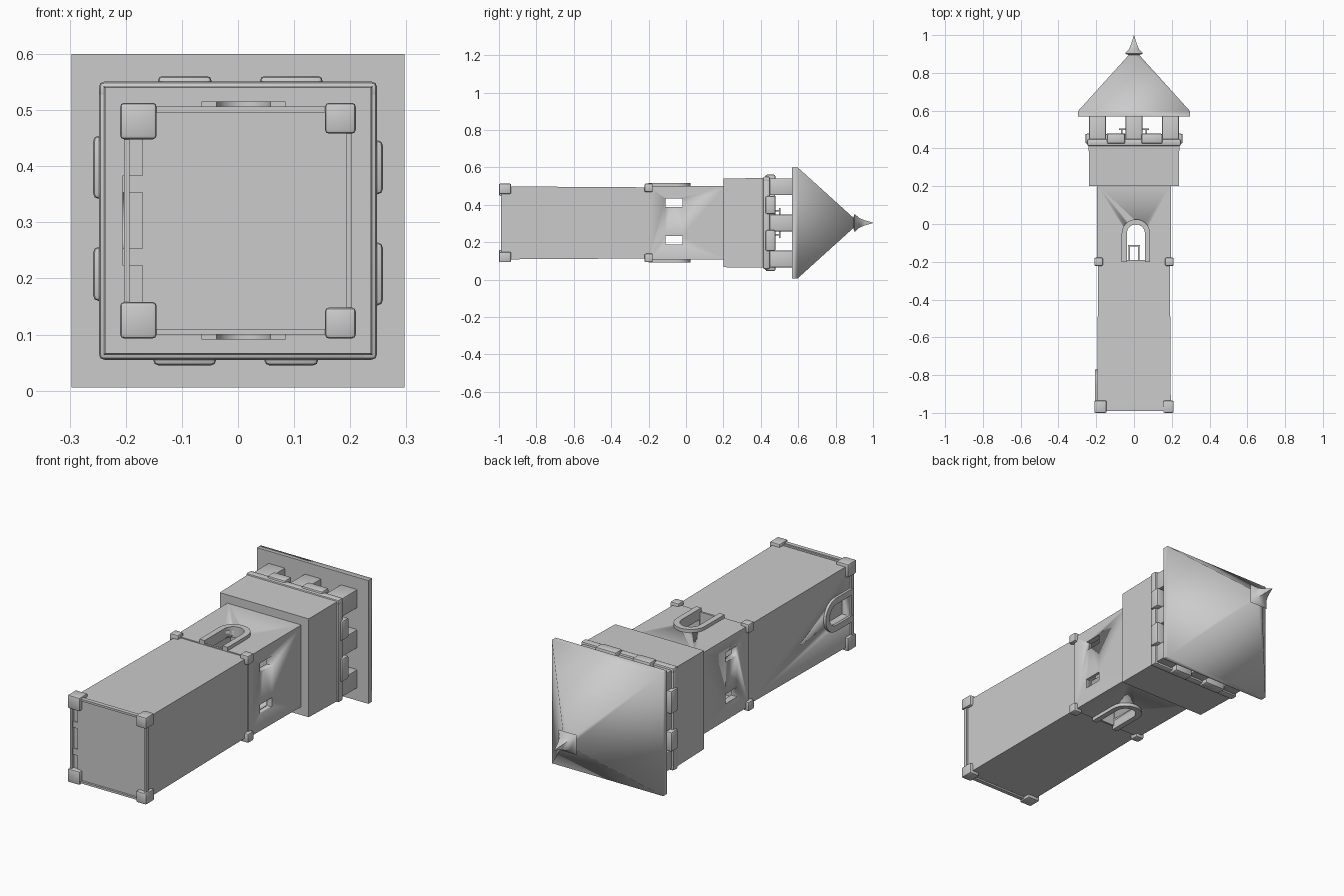
import bpy, bmesh, math
from mathutils import Matrix, Vector

if "Cube" in bpy.data.objects:
    bpy.data.objects.remove(bpy.data.objects["Cube"], do_unlink=True)

stone = bpy.data.materials.new("plain_grey_stone")
stone.use_nodes = True
GREY = (0.6, 0.6, 0.6, 1)
stone.diffuse_color = GREY
stone.node_tree.nodes["Principled BSDF"].inputs["Base Color"].default_value = GREY

AXIS = 0.303  # height of the tower's long axis


def finish(name, bm, angle=35):
    bmesh.ops.recalc_face_normals(bm, faces=bm.faces)
    mesh = bpy.data.meshes.new(name)
    bm.to_mesh(mesh)
    bm.free()
    mesh.materials.append(stone)
    ob = bpy.data.objects.new(name, mesh)
    bpy.context.collection.objects.link(ob)
    activate(ob)
    bpy.ops.object.shade_smooth_by_angle(angle=math.radians(angle))
    return ob


def activate(ob):
    bpy.ops.object.select_all(action='DESELECT')
    ob.select_set(True)
    bpy.context.view_layer.objects.active = ob


def box(name, x, y, z, bevel=0, turn=Matrix(), angle=35):
    """Box from ranges; x and z are measured from the long axis."""
    bm = bmesh.new()
    mid = Vector([(r[0] + r[1]) / 2 for r in (x, y, z)])
    size = [r[1] - r[0] for r in (x, y, z)]
    place = Matrix.Translation((0, 0, AXIS)) @ turn @ Matrix.Translation(mid)
    bmesh.ops.create_cube(bm, size=1, matrix=place @ Matrix.Diagonal((*size, 1)))
    if bevel:
        bmesh.ops.bevel(bm, geom=bm.edges[:], offset=bevel, segments=2,
                        profile=0.5, affect='EDGES')
    return finish(name, bm, angle)


def stack(name, rings, angle):
    """Square rings (y, half width) joined along the long axis."""
    bm = bmesh.new()
    loops = []
    for y, h in rings:
        loops.append([bm.verts.new((sx * h, y, AXIS + sz * h))
                      for sx, sz in ((-1, -1), (1, -1), (1, 1), (-1, 1))])
    for a, b in zip(loops, loops[1:]):
        for i in range(4):
            j = (i + 1) % 4
            bm.faces.new((a[i], a[j], b[j], b[i]))
    bm.faces.new(loops[0])
    bm.faces.new(loops[-1])
    return finish(name, bm, angle)


def arch_line(radius, start, spring):
    pts = [(radius, start)]
    for i in range(13):
        a = math.pi * i / 12
        pts.append((radius * math.cos(a), spring + radius * math.sin(a)))
    return pts + [(-radius, start)]


def arch(name, start, spring, low, high, turn, outer, inner=None):
    """Arched prism, or an arched frame when an inner radius is given."""
    bm = bmesh.new()
    edge = arch_line(outer, start, spring)
    place = Matrix.Translation((0, 0, AXIS)) @ turn
    at = lambda p, w: bm.verts.new(place @ Vector((p[0], p[1], w)))
    if inner is None:
        faces = [bm.faces.new([at(p, low) for p in edge])]
    else:
        a = [at(p, low) for p in edge]
        b = [at(p, low) for p in arch_line(inner, start, spring)]
        faces = [bm.faces.new((a[i], a[i + 1], b[i + 1], b[i]))
                 for i in range(len(a) - 1)]
    up = place.to_3x3() @ Vector((0, 0, high - low))
    grown = bmesh.ops.extrude_face_region(bm, geom=faces, use_keep_orig=True)
    bmesh.ops.translate(bm, vec=up, verts=[
        v for v in grown["geom"] if isinstance(v, bmesh.types.BMVert)])
    return finish(name, bm)


def cut(target, cutter):
    cutter.hide_render = True
    activate(target)
    mod = target.modifiers.new("opening", 'BOOLEAN')
    mod.operation = 'DIFFERENCE'
    mod.solver = 'EXACT'
    mod.object = cutter
    bpy.ops.object.modifier_apply(modifier=mod.name)
    bpy.data.objects.remove(cutter, do_unlink=True)


def spin(quarter):
    return Matrix.Rotation(quarter * math.pi / 2, 4, 'Y')


# Lower shaft with arched doorway on one side
shaft = stack("lower_shaft", [(-0.975, 0.195), (-0.19, 0.19)], 35)
cut(shaft, arch("door_cutter", -0.96, -0.85, 0.16, 0.25, spin(-1), 0.05))
arch("door_frame", -0.98, -0.85, 0.17, 0.206, spin(-1), 0.08, 0.05)

# Base frame and floor plate
box("base_plate", (-0.17, 0.195), (-0.98, -0.96), (-0.195, 0.197))
for q in range(4):
    box("base_rim", (-0.2, 0.2), (-0.99, -0.97), (0.193, 0.203), turn=spin(q))

# Window section, hollow, with openings through opposite walls
room = stack("window_section", [(-0.2, 0.195), (0.21, 0.197)], 35)
cut(room, box("room_cutter", (-0.165, 0.165), (-0.185, 0.18), (-0.165, 0.165)))
OFFSET = Matrix.Translation((0.01, 0, 0))
cut(room, arch("window_cutter", -0.19, -0.05, -0.3, 0.3, OFFSET, 0.048))
for z in (-0.092, 0.108):
    cut(room, box("slot_cutter", (-0.3, 0.3), (-0.11, -0.02), (z - 0.023, z + 0.023)))
for low, high in ((0.16, 0.212), (-0.212, -0.16)):
    arch("window_frame", -0.2, -0.05, low, high, OFFSET, 0.075, 0.048)

# Rounded corner stones at the base and below the window section
for sx in (-1, 1):
    for sz in (-1, 1):
        size = 0.065 if sx < 0 else 0.055
        for name, y, s in (("base_corner_stone", (-1, -0.935), size),
                           ("upper_corner_stone", (-0.222, -0.178), 0.045)):
            spans = [sorted((k * 0.21, k * (0.21 - s))) for k in (sx, sz)]
            box(name, spans[0], y, spans[1], bevel=0.007)

# Wide gallery block and rounded ledge
stack("gallery_block", [(0.2, 0.237), (0.42, 0.24)], 35)
for q in range(4):
    box("gallery_ledge", (-0.248, 0.248), (0.412, 0.45), (0.215, 0.248),
        bevel=0.01, turn=spin(q))
    for side, w in ((-1, 0.048), (1, 0.056)):
        c = side * 0.095
        box("parapet_block", (c - w, c + w), (0.425, 0.478), (0.19, 0.258),
            bevel=0.009, turn=spin(q))

# Eight pillars around the gallery
for i in (-1, 0, 1):
    for k in (-1, 0, 1):
        if i or k:
            x, z = i * 0.193, k * 0.193
            box("gallery_pillar", (x - 0.045, x + 0.045), (0.41, 0.58),
                (z - 0.045, z + 0.045), bevel=0.006)

# Small tables in the room and on the gallery
for name, base, top, half in (("room_table", -0.19, -0.11, 0.033),
                              ("gallery_table", 0.41, 0.505, 0.08)):
    box(name + "_top", (-half, half), (top - 0.008, top), (-half, half))
    for sx in (-1, 1):
        for sz in (-1, 1):
            x, z = sx * half * 0.8, sz * half * 0.8
            box(name + "_leg", (x - 0.004, x + 0.004), (base, top - 0.004),
                (z - 0.004, z + 0.004))

# Pyramid roof with eave, and spiked finial
stack("roof", [(0.568, 0.297), (0.597, 0.297), (0.912, 0.012)], 70)
stack("finial", [(0.895, 0.03), (0.902, 0.048), (0.925, 0.027),
                 (0.955, 0.014), (1.0, 0.001)], 70)
